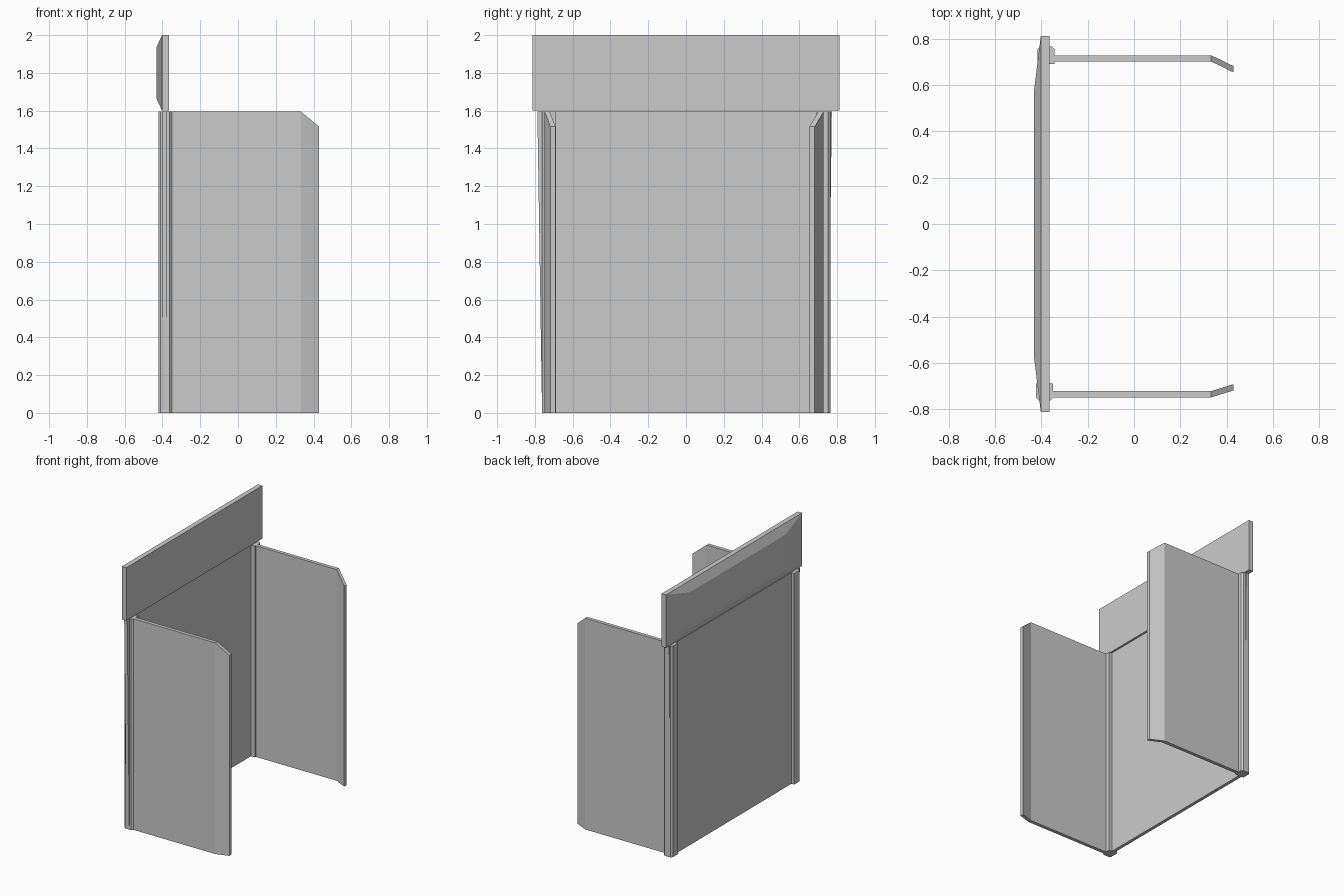
import bpy, bmesh

if "Cube" in bpy.data.objects:
    bpy.data.objects.remove(bpy.data.objects["Cube"])


def make(name, verts, faces):
    mesh = bpy.data.meshes.new(name)
    mesh.from_pydata(verts, [], faces)
    bm = bmesh.new()
    bm.from_mesh(mesh)
    bmesh.ops.recalc_face_normals(bm, faces=bm.faces)
    bm.to_mesh(mesh)
    bm.free()
    ob = bpy.data.objects.new(name, mesh)
    bpy.context.collection.objects.link(ob)
    return ob


def loft(name, rings):
    """Closed solid joining equal-length rings of points."""
    n = len(rings[0])
    faces = [list(range(n))[::-1], [(len(rings) - 1) * n + i for i in range(n)]]
    for r in range(len(rings) - 1):
        for i in range(n):
            j = (i + 1) % n
            faces.append([r * n + i, r * n + j, (r + 1) * n + j, (r + 1) * n + i])
    return make(name, [p for ring in rings for p in ring], faces)


def rect(x, y, z0, z1):
    return [(x, -y, z0), (x, y, z0), (x, y, z1), (x, -y, z1)]


# header board with a raised, bevelled back
loft("header_board", [rect(-0.365, 0.812, 1.6, 2.0),
                      rect(-0.402, 0.812, 1.6, 2.0),
                      rect(-0.432, 0.57, 1.665, 1.935)])

# back panel, slightly wider at the top
loft("back_panel", [[(x, -0.762, 0), (x, 0.752, 0), (x, 0.772, 1.595), (x, -0.787, 1.595)]
                    for x in (-0.40, -0.375)])

# corner posts and bent side wings
for side, s, post_in, post_out, wing_out, front in (
        ("right", 1, 0.69, 0.765, 0.728, -0.342),
        ("left", -1, 0.688, 0.762, 0.748, -0.35)):
    c = 0.012
    back = front - 0.075 if s > 0 else -0.422
    profile = [(back, post_in), (front, post_in), (front, post_out - c),
               (front - c, post_out), (back + c, post_out), (back, post_out - c)]
    loft(side + "_post", [[(x, s * y, z) for x, y in profile] for z in (0, 1.595)])

    # wing cross-sections along its length: (x, outer y, top z)
    drop = 0.047 if s > 0 else 0.03
    path = [(-0.37, wing_out, 1.595), (0.333, wing_out, 1.595),
            (0.43, wing_out - drop, 1.515)]
    t = 0.027
    loft(side + "_wing", [[(x, s * y, 0), (x, s * (y - t), 0),
                           (x, s * (y - t), z), (x, s * y, z)] for x, y, z in path])
